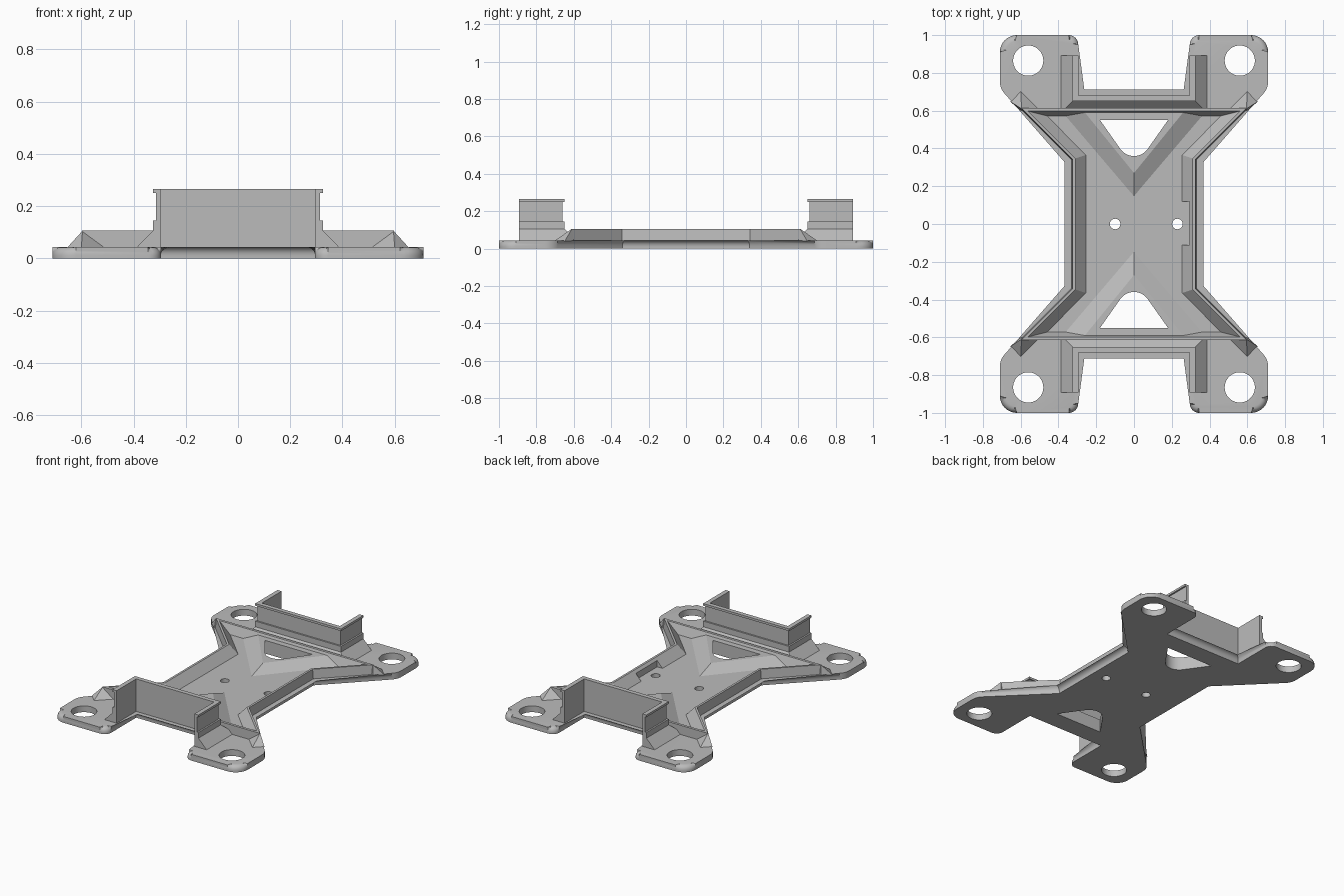
import bpy, bmesh, math
from mathutils import Vector

if "Cube" in bpy.data.objects:
    bpy.data.objects.remove(bpy.data.objects["Cube"])

grey = bpy.data.materials.new("light grey plastic")
grey.use_nodes = True
COLOUR = (0.5, 0.5, 0.5, 1)
grey.diffuse_color = COLOUR
grey.node_tree.nodes["Principled BSDF"].inputs["Base Color"].default_value = COLOUR


def finish(name, bm):
    bmesh.ops.recalc_face_normals(bm, faces=bm.faces)
    mesh = bpy.data.meshes.new(name)
    bm.to_mesh(mesh)
    bm.free()
    mesh.materials.append(grey)
    ob = bpy.data.objects.new(name, mesh)
    bpy.context.collection.objects.link(ob)
    return ob


def loft(bm, rings):
    """Skin a stack of equal closed rings and cap both ends."""
    loops = [[bm.verts.new(p) for p in ring] for ring in rings]
    n = len(loops[0])
    for a, b in zip(loops, loops[1:]):
        for i in range(n):
            j = (i + 1) % n
            bm.faces.new((a[i], a[j], b[j], b[i]))
    bm.faces.new(loops[0][::-1])
    return bm.faces.new(loops[-1])


def at_height(points, z):
    return [(x, y, z) for x, y in points]


def four_way(quarter):
    """Mirror a quarter outline (listed inside to outside) into a closed loop."""
    half = quarter + [(x, -y) for x, y in quarter[::-1]]
    return half + [(-x, y) for x, y in half[::-1]]


def fillet(corner, before, after, trim, steps=8):
    """Circular arc that replaces one corner of an outline."""
    c, p, q = Vector(corner), Vector(before), Vector(after)
    u, v = (p - c).normalized(), (q - c).normalized()
    w = math.sin(u.angle(v) / 2)
    a, b = c + u * trim, c + v * trim
    pts = []
    for i in range(steps + 1):
        t = i / steps
        k = (1 - t) ** 2, 2 * w * t * (1 - t), t * t
        pts.append(tuple((a * k[0] + c * k[1] + b * k[2]) / sum(k)))
    return pts


def circle(x, y, r, n=32):
    return [(x + r * math.cos(math.tau * i / n), y + r * math.sin(math.tau * i / n))
            for i in range(n)]


# Base plate with four rounded ears
slot, tip, out, knee, waist = (.295, .68), (.295, 1), (.71, 1), (.71, .715), (.335, .34)
quarter = ([slot] + fillet(tip, slot, out, .05) + fillet(out, tip, knee, .09)
           + fillet(knee, out, waist, .04) + [waist])
bm = bmesh.new()
outline = four_way(quarter)
top = loft(bm, [at_height(outline, 0), at_height(outline, .043)])
bmesh.ops.bevel(bm, geom=list(top.edges), offset=.032, segments=5,
                profile=.5, affect='EDGES', clamp_overlap=True)
plate = finish("base_plate", bm)

# Hourglass tray: outer wall, thin rim, sloped inner wall, floor
bm = bmesh.new()
loft(bm, [at_height(four_way(q), z) for q, z in (
    ([(.61, .615), (.335, .34)], .006),
    ([(.597, .615), (.325, .343)], .106),
    ([(.56, .597), (.31, .347)], .106),
    ([(.46, .572), (.255, .365)], .046))])
tray = finish("tray", bm)

# Raised ridges around the triangular windows
ridges = []
for s, label in ((1, "back"), (-1, "front")):
    bm = bmesh.new()
    loft(bm, [at_height([(0, s * .13), (.4, s * .6), (-.4, s * .6)], .04),
              at_height([(0, s * .27), (.26, s * .59), (-.26, s * .59)], .09)])
    ridges.append(finish(label + "_ridge", bm))

# U-shaped brackets: one wall profile swept around each slot
profile = [(0, 0), (0, .265), (.03, .265), (.03, .25), (.019, .25), (.019, .145),
           (.03, .145), (.03, .106), (.092, .043), (.092, .004)]
for s, label in ((1, "back"), (-1, "front")):
    bm = bmesh.new()
    stations = [(1, .892, 0), (1, .68, -1), (-1, .68, -1), (-1, .892, 0)]
    loft(bm, [[(sx * (.295 + d), s * (y + k * d), z) for d, z in profile]
              for sx, y, k in stations])
    finish(label + "_bracket", bm)

# Tapered feet where the rim runs out onto the ears
for sx in (1, -1):
    for sy in (1, -1):
        bm = bmesh.new()
        for x, y, z in ((.595, .61, .106), (.655, .648, .04), (.6, .705, .04),
                        (.5, .605, .04), (.6, .6, .04)):
            bm.verts.new((sx * x, sy * y, z))
        bmesh.ops.convex_hull(bm, input=bm.verts)
        finish(("left" if sx > 0 else "right") + ("_back" if sy > 0 else "_front")
               + "_rim_foot", bm)


# Cutters for ear holes, screw holes, windows and the side pocket
def prism(bm, pts, low=-.1, high=.4):
    loft(bm, [at_height(pts, low), at_height(pts, high)])


bm = bmesh.new()
for sx in (1, -1):
    for sy in (1, -1):
        prism(bm, circle(sx * .56, sy * .865, .08, 40))
for x in (-.1, .23):
    prism(bm, circle(x, 0, .028, 24))
apex, left, right = (0, .295), (-.18, .55), (.18, .55)
window = [left] + fillet(apex, left, right, .125, 12) + [right]
for s in (1, -1):
    prism(bm, [(x, s * y) for x, y in window])
holes = finish("hole_cutter", bm)
bm = bmesh.new()
prism(bm, [(.2, -.11), (.295, -.11), (.295, .12), (.2, .12)], .046, .2)
pocket = finish("pocket_cutter", bm)


def cut(target, cutter):
    mod = target.modifiers.new("cut", 'BOOLEAN')
    mod.operation, mod.solver, mod.object = 'DIFFERENCE', 'EXACT', cutter
    bpy.context.view_layer.objects.active = target
    bpy.ops.object.modifier_apply(modifier=mod.name)


cut(tray, pocket)
for ob in [plate, tray] + ridges:
    cut(ob, holes)
for cutter in (holes, pocket):
    bpy.data.objects.remove(cutter)

# Smooth the rounded plate edges and hole walls only
bpy.ops.object.select_all(action='DESELECT')
for ob in [plate, tray] + ridges:
    ob.select_set(True)
bpy.context.view_layer.objects.active = plate
bpy.ops.object.shade_smooth_by_angle(angle=math.radians(25))
